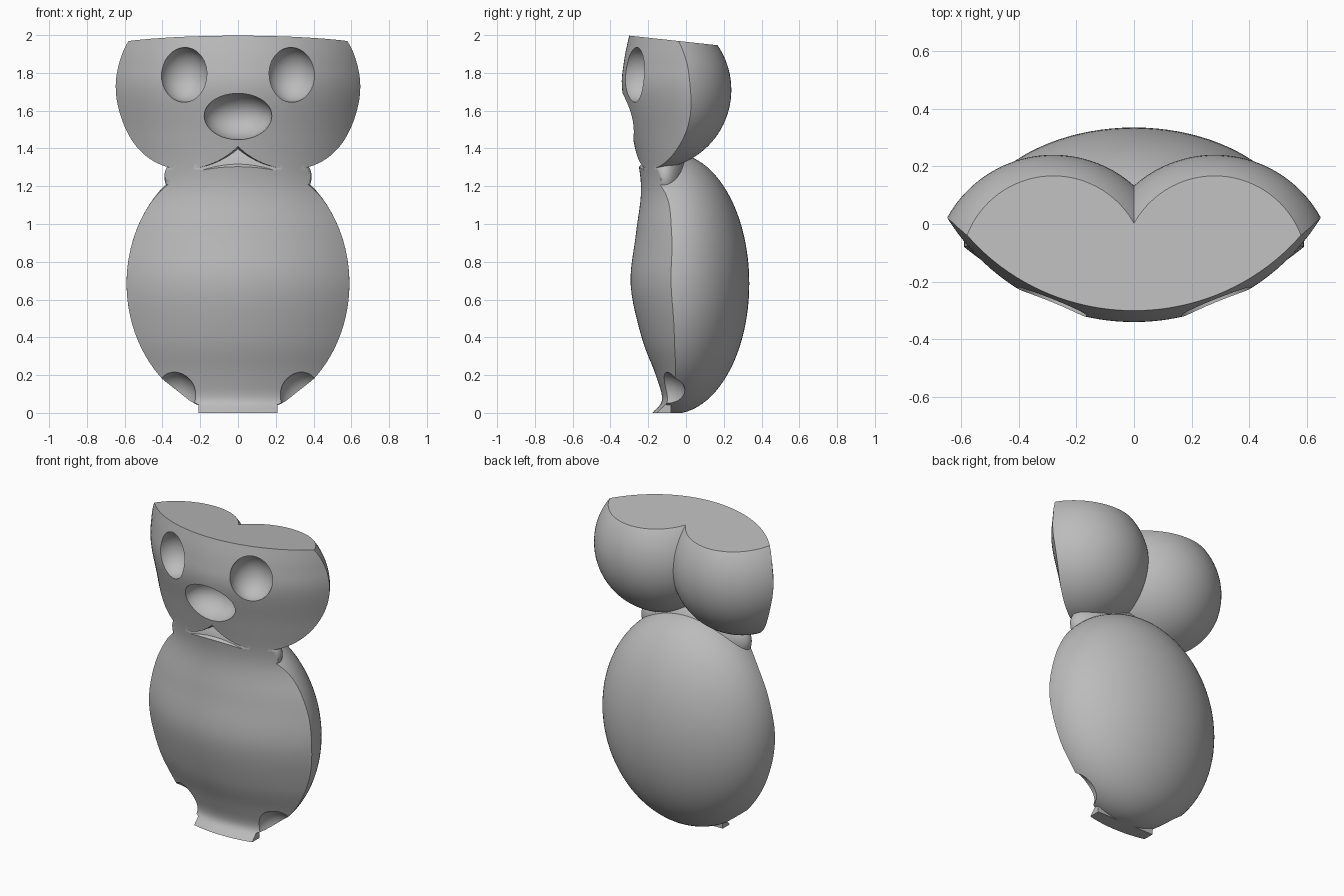
import bpy, bmesh, math
from mathutils import Vector, Matrix

cube = bpy.data.objects.get("Cube")
if cube:
    bpy.data.objects.remove(cube, do_unlink=True)

clay = bpy.data.materials.new("grey_clay")
clay.use_nodes = True
GREY = (0.5, 0.5, 0.5, 1)
clay.diffuse_color = GREY
clay.node_tree.nodes["Principled BSDF"].inputs["Base Color"].default_value = GREY


def make(name, bm):
    bmesh.ops.recalc_face_normals(bm, faces=bm.faces)
    mesh = bpy.data.meshes.new(name)
    bm.to_mesh(mesh)
    bm.free()
    mesh.materials.append(clay)
    ob = bpy.data.objects.new(name, mesh)
    bpy.context.collection.objects.link(ob)
    return ob


def ellipsoid(name, centre, radii, segments=96):
    bm = bmesh.new()
    bmesh.ops.create_uvsphere(bm, u_segments=segments, v_segments=segments // 2, radius=1)
    bmesh.ops.transform(bm, verts=bm.verts,
                        matrix=Matrix.Translation(centre) @ Matrix.Diagonal((*radii, 1)))
    return make(name, bm)


def block(name, centre, size, tilt=0):
    bm = bmesh.new()
    bmesh.ops.create_cube(bm, size=1)
    bmesh.ops.transform(bm, verts=bm.verts,
                        matrix=Matrix.Translation(centre) @ Matrix.Rotation(tilt, 4, "X")
                        @ Matrix.Diagonal((*size, 1)))
    return make(name, bm)


def combine(target, other, operation):
    mod = target.modifiers.new(operation.title(), "BOOLEAN")
    mod.operation, mod.solver, mod.object = operation, "EXACT", other
    bpy.context.view_layer.objects.active = target
    bpy.ops.object.modifier_apply(modifier=mod.name)
    bpy.data.objects.remove(other, do_unlink=True)


def smooth_curve(points, steps):
    """Catmull-Rom curve through the inner points."""
    out = []
    for a, b, c, d in zip(points, points[1:], points[2:], points[3:]):
        for i in range(steps):
            t = i / steps
            out.append(0.5 * (2 * b + (c - a) * t + (2 * a - 5 * b + 4 * c - d) * t ** 2
                              + (3 * b - a - 3 * c + d) * t ** 3))
    return out + [points[-2]]


def front_cutter():
    # Height, depth and sideways arc radius of the front face
    profile = [Vector(p) for p in (
        (-0.2, -0.30, 0.9), (-0.08, -0.24, 0.9), (0, -0.178, 0.9), (0.07, -0.127, 0.9),
        (0.2, -0.16, 0.9), (0.4, -0.235, 0.92), (0.68, -0.293, 0.92), (0.95, -0.265, 0.88),
        (1.2, -0.238, 0.74), (1.45, -0.28, 0.74), (1.7, -0.337, 0.76),
        (1.85, -0.33, 0.76), (2.0, -0.30, 0.76), (2.15, -0.26, 0.76), (2.3, -0.2, 0.76))]
    bm = bmesh.new()
    rows = []
    for z, y, r in smooth_curve(profile, 6):
        xs = [0.7 * i / 24 for i in range(-24, 25)]
        rows.append([bm.verts.new((x, y + r - math.sqrt(r * r - x * x), z)) for x in xs])
    for lo, hi in zip(rows, rows[1:]):
        for i in range(len(lo) - 1):
            bm.faces.new((lo[i], lo[i + 1], hi[i + 1], hi[i]))
    # Close the sheet into a solid lying in front of the figure
    ext = bmesh.ops.extrude_face_region(bm, geom=bm.faces[:], use_keep_orig=True)
    for v in ext["geom"]:
        if isinstance(v, bmesh.types.BMVert):
            v.co.y = -1
    return make("front_cutter", bm)


# Rounded body, neck, foot lip and two head lobes
figure = ellipsoid("owl_figure", (0, -0.07, 0.685), (0.59, 0.405, 0.69))
combine(figure, ellipsoid("neck", (0, -0.11, 1.25), (0.39, 0.13, 0.2), 64), "UNION")
combine(figure, block("foot_lip", (0, -0.15, 0.03), (0.42, 0.14, 0.06)), "UNION")
for side in (-1, 1):
    combine(figure, ellipsoid("head_lobe", (side * 0.28, -0.18, 1.71), (0.42, 0.42, 0.42)), "UNION")

# Curved front, flat sloping crown and flat base
combine(figure, front_cutter(), "DIFFERENCE")
combine(figure, block("crown_cutter", (0, 0.05, 2.462), (3, 3, 1), -0.108), "DIFFERENCE")
combine(figure, block("base_cutter", (0, 0, -0.5), (2, 2, 1)), "DIFFERENCE")

# Eye sockets, foot notches and open beak
for side in (-1, 1):
    combine(figure, ellipsoid("eye_cutter", (side * 0.285, -0.27, 1.79), (0.13, 0.13, 0.145), 48),
            "DIFFERENCE")
    combine(figure, ellipsoid("notch_cutter", (side * 0.35, -0.13, 0.09), (0.13, 0.13, 0.13), 48),
            "DIFFERENCE")
combine(figure, ellipsoid("beak_cutter", (0, -0.3, 1.57), (0.18, 0.15, 0.125), 48), "DIFFERENCE")

# One shared colour, smooth shading with crisp cut edges
figure.data.materials.clear()
figure.data.materials.append(clay)
for poly in figure.data.polygons:
    poly.material_index = 0
bpy.ops.object.select_all(action="DESELECT")
figure.select_set(True)
bpy.context.view_layer.objects.active = figure
bpy.ops.object.shade_smooth_by_angle(angle=math.radians(30))
